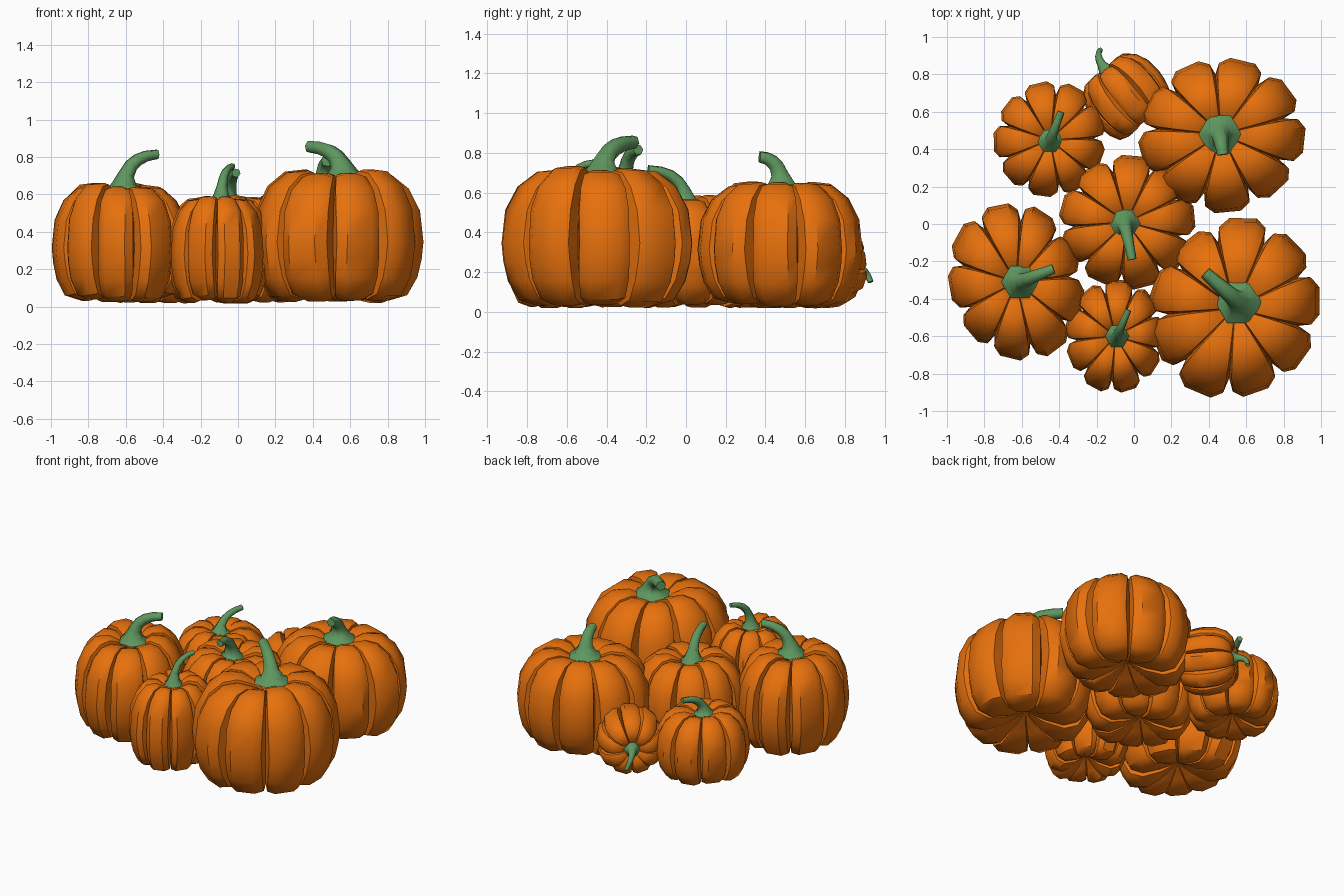
import bpy, bmesh, math, random
from mathutils import Vector

if "Cube" in bpy.data.objects:
    bpy.data.objects.remove(bpy.data.objects["Cube"])

random.seed(4)


def material(name, col):
    m = bpy.data.materials.new(name)
    m.diffuse_color = (*col, 1)
    m.use_nodes = True
    m.node_tree.nodes["Principled BSDF"].inputs["Base Color"].default_value = m.diffuse_color
    return m


ORANGE = material("pumpkin_skin", (0.80, 0.165, 0.004))
GREEN = material("stem_green", (0.115, 0.31, 0.115))
LOBES = 9
# lobe outline from underside to crown: radius, height (-1..1)
PROFILE = [(0.03, -0.74), (0.3, -0.86), (0.6, -0.97), (0.81, -0.89), (0.93, -0.62),
           (0.98, -0.34), (1.0, -0.08), (0.96, 0.40), (0.83, 0.74), (0.63, 0.95),
           (0.42, 0.98), (0.22, 0.88), (0.05, 0.78)]
# lobe cross-section: position across lobe, depth factor (first is the groove)
SECTION = [(-0.5, 0.77), (-0.46, 0.925), (-0.25, 0.995), (0.25, 0.995), (0.46, 0.925)]


def finish(bm, name, mat, angle):
    bmesh.ops.recalc_face_normals(bm, faces=bm.faces)
    me = bpy.data.meshes.new(name)
    bm.to_mesh(me)
    bm.free()
    me.materials.append(mat)
    ob = bpy.data.objects.new(name, me)
    bpy.context.collection.objects.link(ob)
    bpy.ops.object.select_all(action='DESELECT')
    bpy.context.view_layer.objects.active = ob
    ob.select_set(True)
    bpy.ops.object.shade_smooth_by_angle(angle=math.radians(angle))
    return ob


# ribbed body: plump, slightly uneven lobes separated by sharp grooves
def body(name, centre, rx, ry, half, phase, axis, diag):
    bm = bmesh.new()
    q = Vector(axis).to_track_quat('Z', 'Y')
    if axis == UP:
        q.identity()
    cols = []
    for i in range(LOBES):
        size = random.uniform(0.975, 1.015)
        rise = random.uniform(0.95, 1.03)
        drop = random.uniform(0.95, 1.02)
        skew = random.uniform(-0.05, 0.05)
        for off, f in SECTION:
            groove = off == -0.5
            col = []
            for r, z in PROFILE:
                # grooves open widest at the middle of the height
                u = off if groove else off * (1 - 0.12 * max(0, 1 - abs(z))) + skew * (0.5 - abs(off))
                a = math.radians(phase) + (i + u) * math.tau / LOBES
                s = (f if groove else f * size) * (1 + diag * math.sin(2 * a))
                h = z * half * (0.87 if groove else (0.97 if f < 0.95 else 1.0) * (rise if z > 0 else drop))
                if r < 0.1:
                    h = z * half * 0.9
                p = Vector((r * s * rx * math.cos(a), r * s * ry * math.sin(a), h))
                col.append(bm.verts.new(Vector(centre) + q @ p))
            cols.append(col)
    n = len(cols)
    for i in range(n):
        a, b = cols[i], cols[(i + 1) % n]
        for k in range(len(PROFILE) - 1):
            bm.faces.new((a[k], b[k], b[k + 1], a[k + 1]))
    for k in (0, -1):
        bm.faces.new([c[k] for c in cols])
    finish(bm, name, ORANGE, 42)


# curved stem: hexagonal flared foot tapering into a bent tube
def stem(name, base, tip, up, flare):
    base, tip, up = Vector(base), Vector(tip), Vector(up).normalized()
    ctrl = base + up * max(0.05, (tip - base).dot(up) * 0.95)
    radii = [1.0, 0.66, 0.44, 0.37, 0.34, 0.30, 0.27]
    ts = [0.0, 0.10, 0.26, 0.46, 0.64, 0.82, 1.0]
    bm = bmesh.new()
    rings = []
    for t, r in zip(ts, radii):
        p = base * (1 - t) ** 2 + ctrl * 2 * t * (1 - t) + tip * t * t
        tan = (ctrl - base) * (1 - t) + (tip - ctrl) * t
        q = up.rotation_difference(tan.normalized()) @ up.to_track_quat('Z', 'Y')
        angles = [j * math.tau / 6 for j in range(6)]
        rings.append([bm.verts.new(p + q @ Vector((math.cos(g), math.sin(g), 0)) * r * flare)
                      for g in angles])
    for a, b in zip(rings, rings[1:]):
        for j in range(6):
            bm.faces.new((a[j], a[j - 1], b[j - 1], b[j]))
    bm.faces.new(rings[0])
    bm.faces.new(rings[-1])
    finish(bm, name, GREEN, 65)


UP = (0, 0, 1)
TILT = (-0.62, 0.75, 0.0)
# name, centre, rx, ry, half height, phase, axis, diagonal stretch, stem base, stem tip, flare
PUMPKINS = [
    ("front_right", (0.54, -0.45, 0.375), 0.465, 0.485, 0.36, 5, UP, 0.04, (0.56, -0.42, 0.69), (0.38, -0.26, 0.855), 0.125),
    ("back_right", (0.465, 0.48, 0.34), 0.45, 0.42, 0.32, -5, UP, 0.01, (0.46, 0.48, 0.62), (0.475, 0.37, 0.78), 0.115),
    ("left", (-0.63, -0.31, 0.34), 0.37, 0.43, 0.32, 25, UP, -0.06, (-0.61, -0.31, 0.62), (-0.43, -0.24, 0.815), 0.10),
    ("middle", (-0.04, 0.01, 0.30), 0.37, 0.36, 0.285, 5, UP, 0, (-0.05, 0.0, 0.53), (-0.01, -0.19, 0.715), 0.09),
    ("front_small", (-0.10, -0.60, 0.305), 0.27, 0.305, 0.29, 5, UP, 0, (-0.09, -0.60, 0.56), (-0.03, -0.46, 0.75), 0.065),
    ("back_left", (-0.45, 0.45, 0.245), 0.305, 0.315, 0.23, 22, UP, 0.01, (-0.45, 0.44, 0.43), (-0.39, 0.60, 0.57), 0.075),
    ("tipped", (-0.045, 0.69, 0.235), 0.225, 0.225, 0.185, 10, TILT, 0, (-0.145, 0.815, 0.24), (-0.18, 0.93, 0.15), 0.055),
]
for nm, c, rx, ry, hh, ph, ax, dg, sb, st, fl in PUMPKINS:
    body(nm + "_pumpkin", c, rx, ry, hh, ph, ax, dg)
    stem(nm + "_stem", sb, st, ax, fl)
